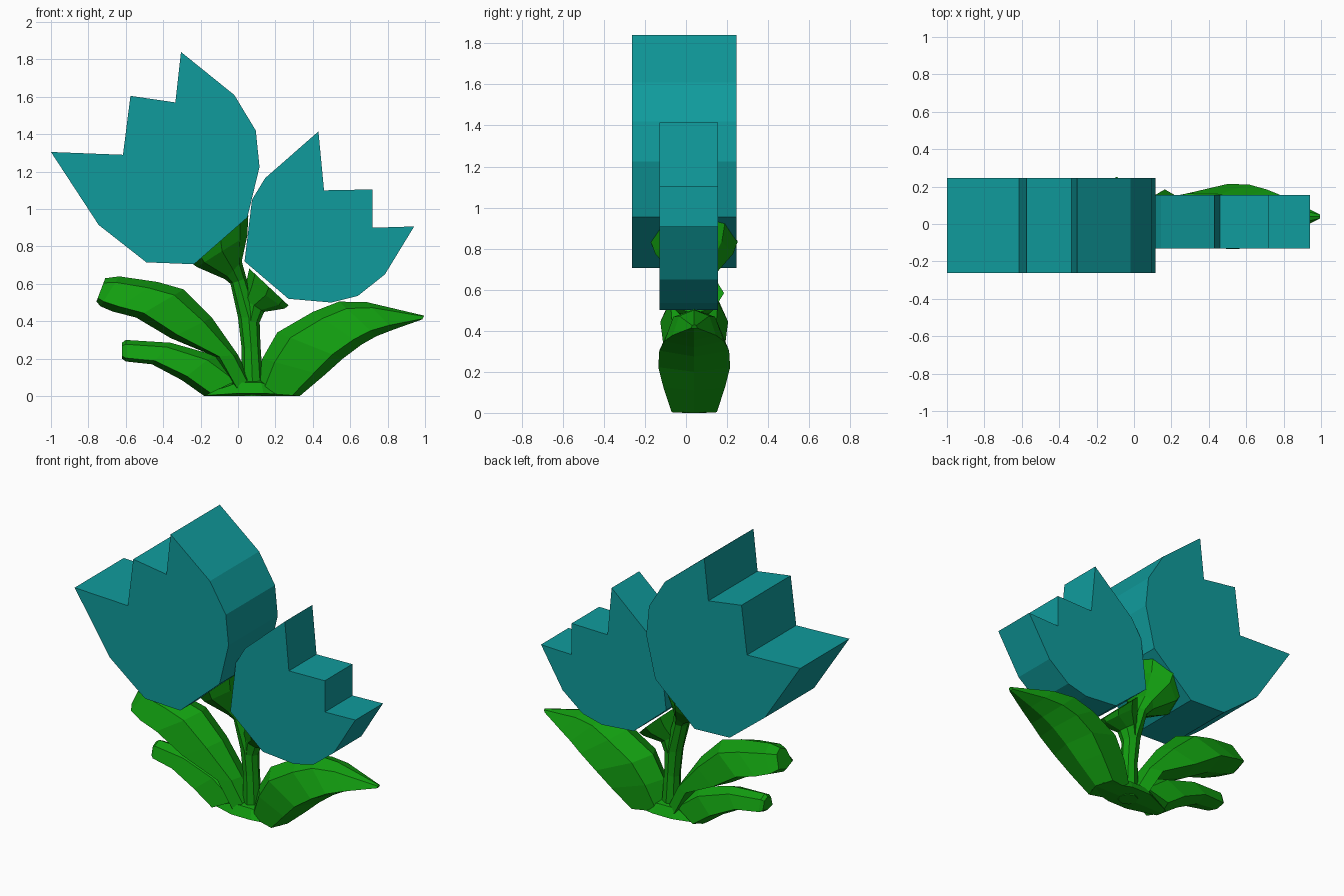
import bpy, bmesh, math


def material(name, rgb):
    m = bpy.data.materials.new(name)
    m.diffuse_color = (*rgb, 1)
    return m


TEAL = material("teal petals", (0.005, 0.33, 0.335))
GREEN = material("leaf green", (0.006, 0.34, 0.005))
MID_Y = 0.04


def finish(bm, name, mat):
    bmesh.ops.recalc_face_normals(bm, faces=bm.faces)
    me = bpy.data.meshes.new(name)
    bm.to_mesh(me)
    bm.free()
    me.materials.append(mat)
    ob = bpy.data.objects.new(name, me)
    bpy.context.collection.objects.link(ob)
    return ob


def prism(name, outline, y0, y1):
    """Extrude an (x, z) outline from y0 to y1."""
    bm = bmesh.new()
    face = bm.faces.new([bm.verts.new((x, y0, z)) for x, z in outline])
    ext = bmesh.ops.extrude_face_region(bm, geom=[face])
    for g in ext["geom"]:
        if isinstance(g, bmesh.types.BMVert):
            g.co.y = y1
    return finish(bm, name, TEAL)


# Cross-sections: (fraction from lower to upper point, fraction of half width)
LEAF = [(0, 0), (0.16, 1), (0.8, 0.7), (1, 0), (0.8, -0.7), (0.16, -1)]
ROUND = [(0.5 - 0.5 * math.cos(k * math.pi / 4), math.sin(k * math.pi / 4))
         for k in range(8)]


def loft(name, rings, section):
    """Each ring: lower (x, z), upper (x, z), half width in y."""
    bm = bmesh.new()
    loops = []
    for (ax, az), (bx, bz), w in rings:
        loops.append([bm.verts.new((ax + (bx - ax) * t, MID_Y + w * s,
                                    az + (bz - az) * t)) for t, s in section])
    n = len(section)
    for p, q in zip(loops, loops[1:]):
        for i in range(n):
            bm.faces.new((p[i], p[(i + 1) % n], q[(i + 1) % n], q[i]))
    bm.faces.new(loops[0])
    bm.faces.new(loops[-1])
    return finish(bm, name, GREEN)


# Blooms
prism("large_bloom", [
    (-1, 1.305), (-0.745, 0.915), (-0.49, 0.715), (-0.235, 0.705),
    (0.05, 0.955), (0.115, 1.225), (0.095, 1.42), (-0.02, 1.61),
    (-0.305, 1.84), (-0.335, 1.57), (-0.575, 1.605), (-0.615, 1.29)],
    -0.262, 0.247)
prism("small_bloom", [
    (0.035, 0.72), (0.27, 0.52), (0.5, 0.5), (0.64, 0.535), (0.785, 0.65),
    (0.942, 0.907), (0.72, 0.9), (0.72, 1.105), (0.46, 1.1), (0.43, 1.415),
    (0.145, 1.165), (0.075, 1.05)], -0.13, 0.155)

# Main stem flaring into the cup under the large bloom
loft("main_stem", [
    ((0.02, 0), (0.14, 0), 0.06),
    ((0.02, 0.25), (0.12, 0.27), 0.05),
    ((0.0, 0.42), (0.115, 0.42), 0.055),
    ((-0.04, 0.6), (0.045, 0.63), 0.065),
    ((-0.07, 0.625), (0.02, 0.72), 0.10),
    ((-0.22, 0.69), (0.05, 0.86), 0.19),
    ((-0.24, 0.705), (0.055, 0.965), 0.212)], ROUND)

# Side stem and cup under the small bloom
loft("side_stem", [
    ((0.1, 0.36), (0.03, 0.42), 0.05),
    ((0.14, 0.45), (0.03, 0.52), 0.06),
    ((0.25, 0.468), (0.045, 0.61), 0.115),
    ((0.27, 0.485), (0.06, 0.682), 0.145)], ROUND)

# Leaves
loft("right_leaf", [
    ((0.33, 0), (0.08, 0.02), 0.11),
    ((0.46, 0.11), (0.13, 0.2), 0.15),
    ((0.56, 0.2), (0.21, 0.34), 0.175),
    ((0.66, 0.275), (0.40, 0.45), 0.17),
    ((0.74, 0.32), (0.54, 0.505), 0.145),
    ((0.83, 0.355), (0.69, 0.502), 0.105),
    ((0.985, 0.41), (0.995, 0.43), 0.015)], LEAF)
loft("upper_left_leaf", [
    ((0.0, 0.0), (0.06, 0.1), 0.09),
    ((-0.12, 0.21), (0.0, 0.22), 0.11),
    ((-0.36, 0.31), (-0.14, 0.42), 0.15),
    ((-0.545, 0.42), (-0.29, 0.57), 0.165),
    ((-0.67, 0.452), (-0.43, 0.61), 0.15),
    ((-0.735, 0.48), (-0.635, 0.64), 0.12),
    ((-0.757, 0.505), (-0.71, 0.63), 0.07)], LEAF)
loft("lower_left_leaf", [
    ((-0.18, 0), (0.03, 0.1), 0.10),
    ((-0.3, 0.085), (-0.13, 0.22), 0.105),
    ((-0.46, 0.17), (-0.36, 0.285), 0.09),
    ((-0.6, 0.185), (-0.6, 0.3), 0.065),
    ((-0.62, 0.2), (-0.62, 0.285), 0.05)], LEAF)

# Solid clump where the leaves meet the ground
loft("leaf_base", [
    ((-0.18, 0), (-0.16, 0.02), 0.04),
    ((0.0, 0), (0.0, 0.09), 0.11),
    ((0.14, 0), (0.12, 0.09), 0.11),
    ((0.32, 0), (0.28, 0.02), 0.06)], LEAF)
